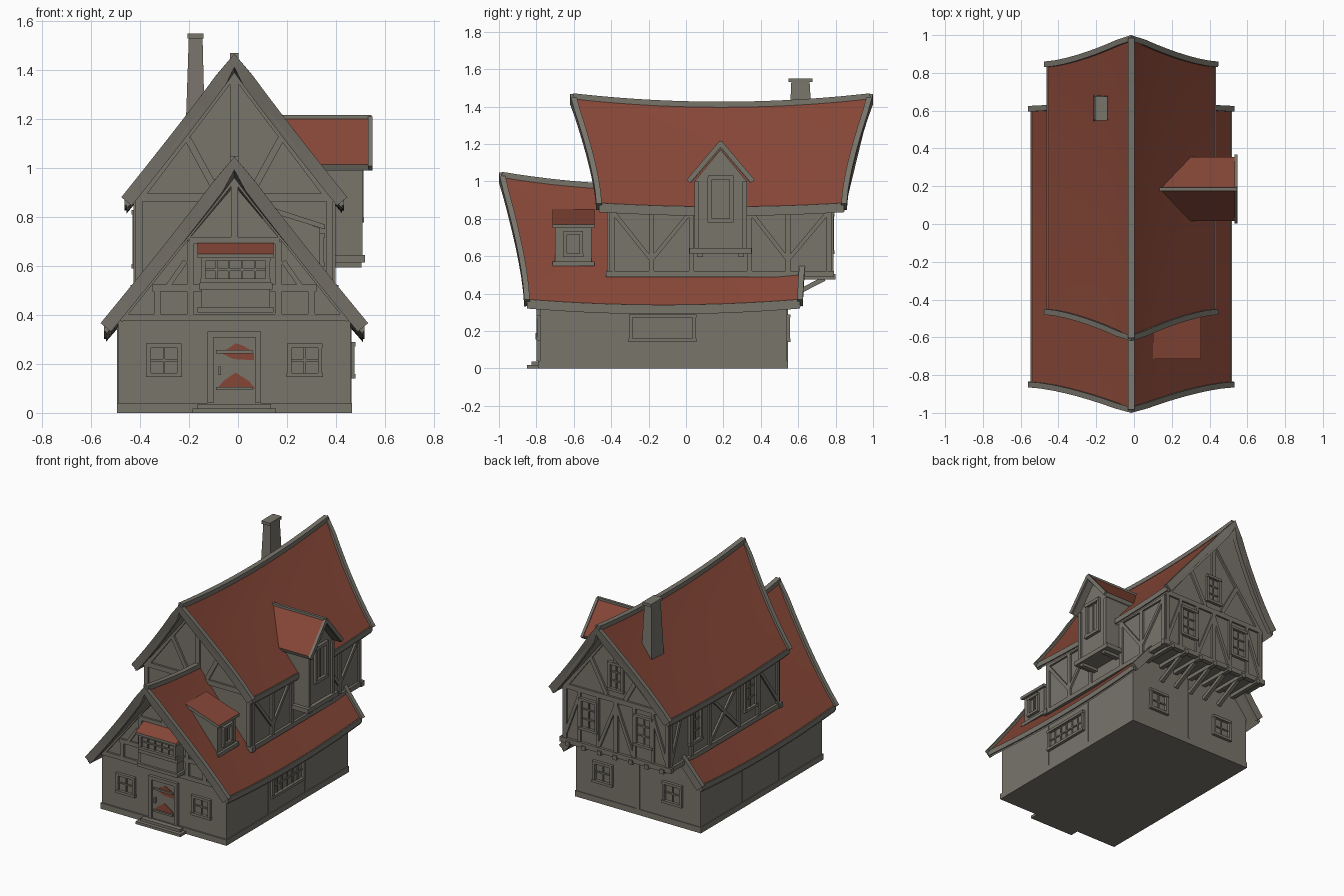
import bpy, bmesh, math
from mathutils import Vector as V

if "Cube" in bpy.data.objects:
    bpy.data.objects.remove(bpy.data.objects["Cube"])

C = -0.015                     # x of the ridge line
X, Y, Z = V((1, 0, 0)), V((0, 1, 0)), V((0, 0, 1))

def material(name, col):
    m = bpy.data.materials.new(name)
    m.diffuse_color = (*col, 1)
    m.use_nodes = True
    m.node_tree.nodes["Principled BSDF"].inputs["Base Color"].default_value = m.diffuse_color
    return m

GREY = material("weathered grey", (0.19, 0.176, 0.148))
RED = material("roof red", (0.24, 0.062, 0.038))
parts = {}

def loft(part, rings):
    """Closed skin through a list of equal-length rings."""
    bm = parts.setdefault(part, bmesh.new())
    vs = [[bm.verts.new(p) for p in r] for r in rings]
    n = len(rings[0])
    for a, b in zip(vs, vs[1:]):
        for i in range(n):
            bm.faces.new((a[i], a[(i + 1) % n], b[(i + 1) % n], b[i]))
    bm.faces.new(vs[0][::-1])
    bm.faces.new(vs[-1])

def prism(part, pts, vec):
    pts = [V(p) for p in pts]
    loft(part, [pts, [p + V(vec) for p in pts]])

def box(part, x0, x1, y0, y1, z0, z1):
    prism(part, [(x0, y0, z0), (x1, y0, z0), (x1, y1, z0), (x0, y1, z0)], (0, 0, z1 - z0))

def sweep(part, pts, w, h, up, end=1.0):
    """Rectangular bar along a path, tapering to 'end' times its size."""
    pts = [V(p) for p in pts]
    rings = []
    for i, p in enumerate(pts):
        t = (pts[min(i + 1, len(pts) - 1)] - pts[max(i - 1, 0)]).normalized()
        s = t.cross(up).normalized()
        n = s.cross(t)
        k = (1 + (end - 1) * i / (len(pts) - 1)) / 2
        rings.append([p + s * w * k * a + n * h * k * b
                      for a, b in ((-1, -1), (1, -1), (1, 1), (-1, 1))])
    loft(part, rings)

# Walls as 2D drawing planes: (a, z) -> 3D, plus normal
def wall_y(y):
    return (lambda a, z: V((a, y, z))), Y
def wall_x(x):
    return (lambda a, z: V((x, a, z))), X

def timbers(part, wall, lines, w=0.028, d=0.026):
    f, n = wall
    for a, z, b, z2 in lines:
        sweep(part, [f(a, z), f(b, z2)], w, d, n)

def window(part, wall, a0, a1, z0, z1, nx=2, nz=2, w=0.018):
    timbers(part, wall, [(a0, z0, a0, z1), (a1, z0, a1, z1)], w, 0.034)
    timbers(part, wall, [(a0 - .012, z0, a1 + .012, z0), (a0 - .01, z1, a1 + .01, z1)], w, 0.04)
    bars = [(a0 + (a1 - a0) * i / nx, z0, a0 + (a1 - a0) * i / nx, z1) for i in range(1, nx)]
    bars += [(a0, z0 + (z1 - z0) * i / nz, a1, z0 + (z1 - z0) * i / nz) for i in range(1, nz)]
    timbers(part, wall, bars, 0.009, 0.014)

def house_roof(part, hw, zr, ze, yr, ye, sag_r, sag_e, ridge_end, th=0.05):
    """Sagging gable roof with flared gable ends, plus edge and ridge trim."""
    def P(u, v, dz=0.0):
        a = abs(v)
        k = (1 - a) ** 1.5
        y0, y1 = (e + (r - e) * k for r, e in zip(yr, ye))
        s = 1 - u * u
        top, low = zr - sag_r * s, ze - sag_e * s
        return V((C + hw * v, y0 + (y1 - y0) * (u + 1) / 2, top + (low - top) * a ** .95 + dz))
    us = [-1 + i / 10 for i in range(21)]
    vs = [-1 + i / 8 for i in range(17)]
    loft(part, [[P(u, v) for v in vs] + [P(u, v, -th) for v in vs[::-1]] for u in us])
    trim = part.replace("roof", "trim")
    for u in (-1, 1):
        sweep(trim, [P(u, v, -.02) for v in vs], .055, .03, Y)
    for v in (-1, 1):
        sweep(trim, [P(u, v, -.02) for u in us], .016, .036, Z)
    sweep(trim, [p for p in (P(u, 0, -.004) for u in us) if p.y < ridge_end], .034, .03, Z)

# Lower storey with gable, plinth, steps
prism("lower_walls", [(C - .475, -.78, 0), (C + .475, -.78, 0), (C + .475, -.78, .37),
                      (C, -.78, .93), (C - .475, -.78, .37)], (0, 1.32, 0))
box("plinth", -.495, .465, -.79, .545, 0, .04)
box("door_step", -.185, .155, -.85, -.78, 0, .018)
box("door_step", -.165, .135, -.825, -.78, .018, .036)

# Upper storey, jettied at the back
prism("upper_walls", [(C - .4, -.41, .5), (C + .4, -.41, .5), (C + .4, -.41, .865),
                      (C, -.41, 1.38), (C - .4, -.41, .865)], (0, 1.185, 0))

# Roofs
house_roof("lower_roof", .525, 1.04, .37, (-.985, .68), (-.85, .61), .07, .03, -.4)
house_roof("upper_roof", .44, 1.46, .885, (-.605, .985), (-.465, .845), .045, .02, 2)

# Front and back gable timbers, drawn for one half and mirrored
lo_f, up_f, up_b, lo_b = wall_y(-.78), wall_y(-.41), wall_y(.775), wall_y(.54)
timbers("lower_front_timbers", lo_f, [(-.49, .39, .46, .39), (-.35, .51, .32, .51),
                                      (-.2, .705, .17, .705), (C, .7, C, .97)])
for s in (-1, 1):
    def half(*ls):
        return [(C + s * a, z, C + s * b, z2) for a, z, b, z2 in ls]
    timbers("lower_front_timbers", lo_f, half((.315, .4, .315, .5), (.18, .4, .18, .7),
                                              (.47, .38, 0, .965)))
    timbers("lower_front_timbers", lo_f, half((.27, .52, .2, .62)), .02)
    for w in (up_f, up_b):
        timbers("upper_gable_timbers", w, half((.39, .5, .39, .87), (.40, .86, 0, 1.39),
                                               (.19, 1.12, .07, .9)))
    timbers("upper_back_timbers", up_b, half((.28, .5, .28, .87), (.14, .5, .14, .87),
                                             (.13, .53, 0, .85), (.39, .54, .28, .84)), .022)
    window("upper_back_windows", up_b, *sorted((C + s * .15, C + s * .27)), .62, .82, 2, 3)
    window("lower_back_windows", lo_b, *sorted((C + s * .2, C + s * .33)), .15, .28)
    window("lower_front_windows", lo_f, *sorted((C + s * .225, C + s * .35)), .155, .275)
for w in (up_f, up_b):
    timbers("upper_gable_timbers", w, [(-.41, .88, .38, .88)], .034)
timbers("upper_gable_timbers", up_f, [(C, .88, C, 1.4)], .036)
timbers("upper_gable_timbers", up_b, [(C, 1.14, C, 1.4), (C, .5, C, .87)], .03)
timbers("lower_back_timbers", lo_b, [(C, .04, C, .48)], .025, .012)
window("gable_back_window", up_b, C - .05, C + .05, .95, 1.13, 2, 3)

# Floor beams round the upper storey
for x in (C - .4, C + .4):
    sweep("floor_beams", [(x, -.425, .505), (x, .79, .505)], .035, .032, Z)
for y in (-.41, .775):
    sweep("floor_beams", [(C - .425, y, .505), (C + .425, y, .505)], .035, .034, Z)

# Joists and braces under the back overhang
for i in range(7):
    x = C - .36 + .12 * i
    sweep("overhang_joists", [(x, .5, .49), (x, .8, .49)], .03, .03, Z)
    if i % 6:
        sweep("overhang_braces", [(x, .545, .38), (x, .74, .48)], .025, .025, Z)

# Upper side walls
right, left = wall_x(C + .4), wall_x(C - .4)
for w in (right, left):
    timbers("upper_side_timbers", w, [(y, .5, y, .87) for y in (-.395, -.185, .03, .34, .545, .765)])
    timbers("upper_side_timbers", w, [(-.4, .85, .77, .85)], .03)
V_braces = [(-.185, .58, -.385, .83), (-.185, .58, .02, .83), (.545, .58, .35, .83), (.545, .58, .755, .83)]
timbers("upper_side_timbers", right, V_braces, .022)
timbers("upper_side_timbers", left, [(-.395, .54, -.19, .83), (.04, .54, .33, .83), (.04, .83, .33, .54),
                                     (.765, .54, .66, .83)], .022)
for y in (-.1, .5):
    window("left_windows", left, y - .06, y + .06, .6, .82, 2, 3)

# Lower side walls: long window on the right, posts on both
low_r, low_l = wall_x(C + .475), wall_x(C - .475)
window("right_long_window", low_r, -.295, .045, .15, .28, 6, 2)
for w in (low_r, low_l):
    timbers("lower_side_posts", w, [(-.32, .04, -.32, .37), (.08, .04, .08, .37)], .025, .008)

# Door with frame, hinge bars, handle and worn red paint
box("door", -.1, .07, -.786, -.775, .04, .31)
timbers("door_frame", lo_f, [(-.113, .04, -.113, .33), (.083, .04, .083, .33), (-.125, .32, .095, .32)], .024, .04)
prism("door_paint", [(-.085, -.79, .1), (.07, -.79, .1), (.045, -.79, .13), (-.01, -.79, .165),
                     (-.06, -.79, .13)], (0, .008, 0))
prism("door_paint", [(-.055, -.79, .255), (.055, -.79, .255), (.02, -.79, .275), (-.01, -.79, .285),
                     (-.03, -.79, .27)], (0, .008, 0))
prism("door_paint", [(-.07, -.79, .245), (.065, -.79, .245), (.065, -.79, .215), (-.02, -.79, .22)], (0, .008, 0))
timbers("door_hinges", wall_y(-.79), [(-.09, .25, .06, .25), (-.09, .1, .06, .1)], .013, .018)
timbers("door_handle", wall_y(-.795), [(-.075, .155, -.075, .19)], .01, .02)

# Bay window over the door
box("bay_body", -.15, .13, -.85, -.77, .43, .65)
box("bay_ledge", -.165, .145, -.865, -.77, .41, .432)
box("bay_ledge", -.16, .14, -.86, -.77, .505, .53)
window("bay_window", wall_y(-.85), -.142, .122, .54, .63, 5, 2)
prism("bay_roof", [(-.165, -.77, .705), (-.165, -.88, .65), (-.165, -.88, .633), (-.165, -.77, .633)], (.31, 0, 0))

# Large gabled dormer on the right
D = .185
prism("dormer_walls", [(.2, D - .14, .64), (.2, D + .14, .64), (.2, D + .14, 1.0), (.2, D, 1.17),
                       (.2, D - .14, 1.0)], (.295, 0, 0))
box("dormer_floor", .3, .52, D - .165, D + .165, .615, .645)
for y in (D - .11, D + .11):
    box("dormer_brackets", .3, .505, y - .015, y + .015, .595, .62)
loft("dormer_roof", [[V((x, D + a, z)) for a, z in ((-.17, 1.015), (0, 1.212), (.17, 1.015), (.16, .99),
                                                    (0, 1.175), (-.16, .99))] for x in (.12, .54)])
sweep("dormer_trim", [(.125, D, 1.208), (.545, D, 1.208)], .018, .018, Z)
for s in (-1, 1):
    sweep("dormer_trim", [(.54, D + s * .172, 1.0), (.54, D, 1.203)], .026, .018, X)
dw = wall_x(.495)
timbers("dormer_timbers", dw, [(D - .128, .64, D - .128, 1.0), (D + .128, .64, D + .128, 1.0)], .024)
window("dormer_window", dw, D - .058, D + .058, .79, 1.02, 2, 1, .022)

# Small shed dormer on the lower roof
prism("small_dormer_walls", [(.1, -.7, .55), (.335, -.7, .55), (.335, -.7, .755), (.1, -.7, .835)], (0, .195, 0))
prism("small_dormer_roof", [(.1, -.715, .853), (.355, -.715, .77), (.355, -.715, .75), (.1, -.715, .83)], (0, .225, 0))
box("small_dormer_sill", .25, .352, -.715, -.49, .548, .572)
window("small_dormer_window", wall_x(.335), -.645, -.56, .605, .725, 2, 1)

# Chimney
sweep("chimney", [(-.175, .615, 1.05), (-.173, .612, 1.535)], .085, .148, Y, .66)
box("chimney_cap", -.206, -.14, .548, .675, 1.53, 1.55)

# Turn every part into an object; sloped roof tops are red, undersides grey
for name, bm in parts.items():
    bmesh.ops.recalc_face_normals(bm, faces=bm.faces)
    bm.normal_update()
    me = bpy.data.meshes.new(name)
    me.materials.append(GREY)
    me.materials.append(RED)
    for f in bm.faces:
        if (name.endswith("roof") and f.normal.z > .1) or name == "door_paint":
            f.material_index = 1
    bm.to_mesh(me)
    bm.free()
    ob = bpy.data.objects.new(name, me)
    bpy.context.collection.objects.link(ob)
    ob.select_set(True)
    bpy.context.view_layer.objects.active = ob
bpy.ops.object.shade_smooth_by_angle(angle=math.radians(30))
